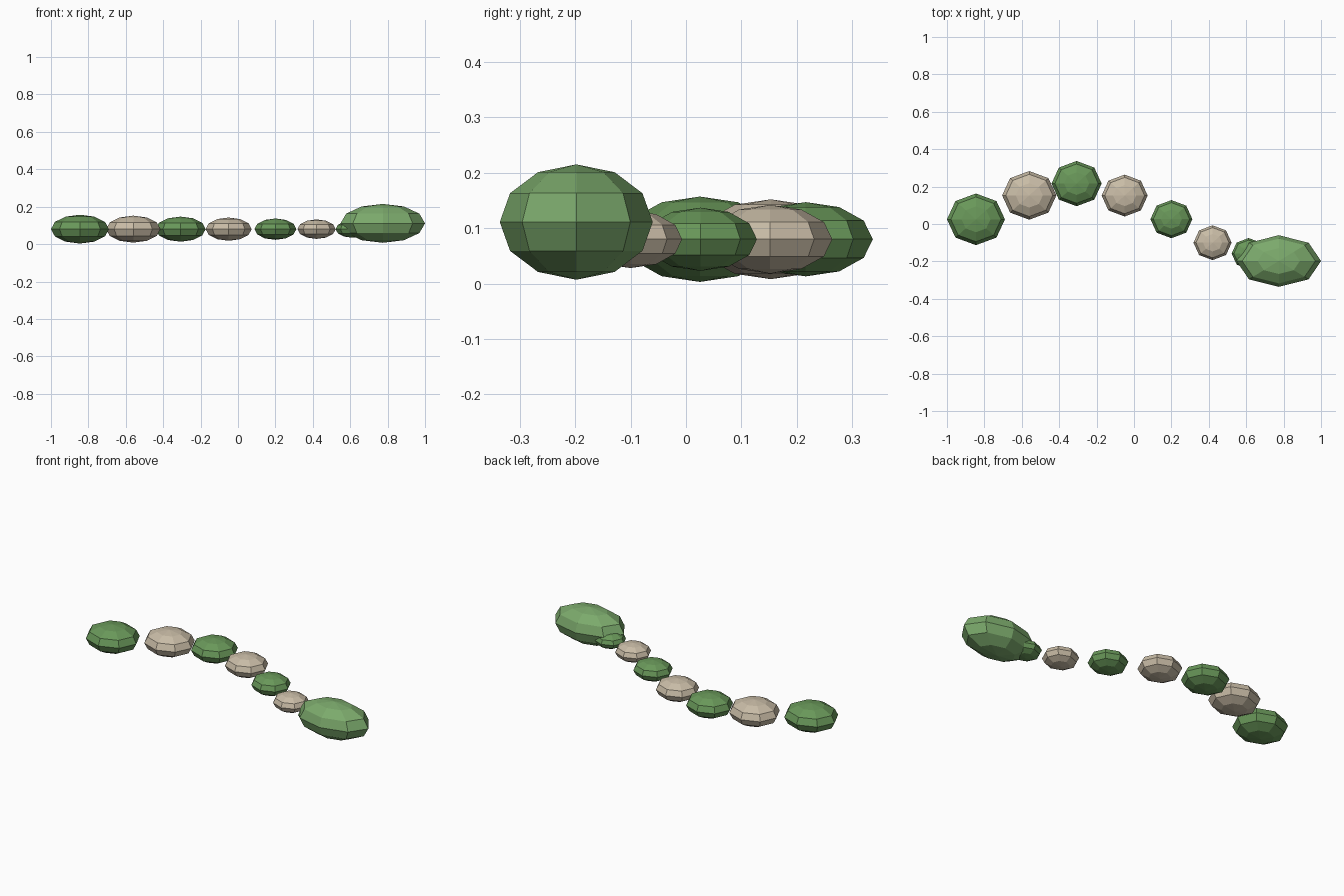
import bpy

if "Cube" in bpy.data.objects:
    bpy.data.objects.remove(bpy.data.objects["Cube"])


def material(name, rgb):
    m = bpy.data.materials.new(name)
    m.diffuse_color = (*rgb, 1)
    m.use_nodes = True
    m.node_tree.nodes["Principled BSDF"].inputs["Base Color"].default_value = m.diffuse_color
    return m


green = material("green", (0.14, 0.31, 0.10))
tan = material("tan", (0.58, 0.50, 0.38))
light_green = material("light_green", (0.20, 0.40, 0.15))


def ellipsoid(name, centre, radii, mat):
    # Low-poly faceted ball, squashed to the given radii
    bpy.ops.mesh.primitive_uv_sphere_add(segments=8, ring_count=6, radius=1, location=centre)
    ob = bpy.context.object
    ob.name = name
    ob.scale = radii
    bpy.ops.object.transform_apply(location=False, rotation=False, scale=True)
    ob.data.materials.append(mat)
    return ob


# Body segments: x, y, then radii, tapering towards the head
body = [
    (-0.845, 0.025, 0.155, 0.138, 0.077),
    (-0.56, 0.153, 0.145, 0.130, 0.072),
    (-0.307, 0.216, 0.134, 0.121, 0.067),
    (-0.05, 0.152, 0.123, 0.112, 0.062),
    (0.20, 0.026, 0.112, 0.102, 0.057),
    (0.42, -0.10, 0.102, 0.093, 0.052),
    (0.613, -0.158, 0.091, 0.083, 0.046),
]
for i, (x, y, rx, ry, rz) in enumerate(body):
    ellipsoid(f"body_segment_{i + 1}", (x, y, 0.08), (rx, ry, rz), tan if i % 2 else green)

# Head
ellipsoid("head", (0.774, -0.198, 0.111), (0.226, 0.138, 0.104), light_green)
